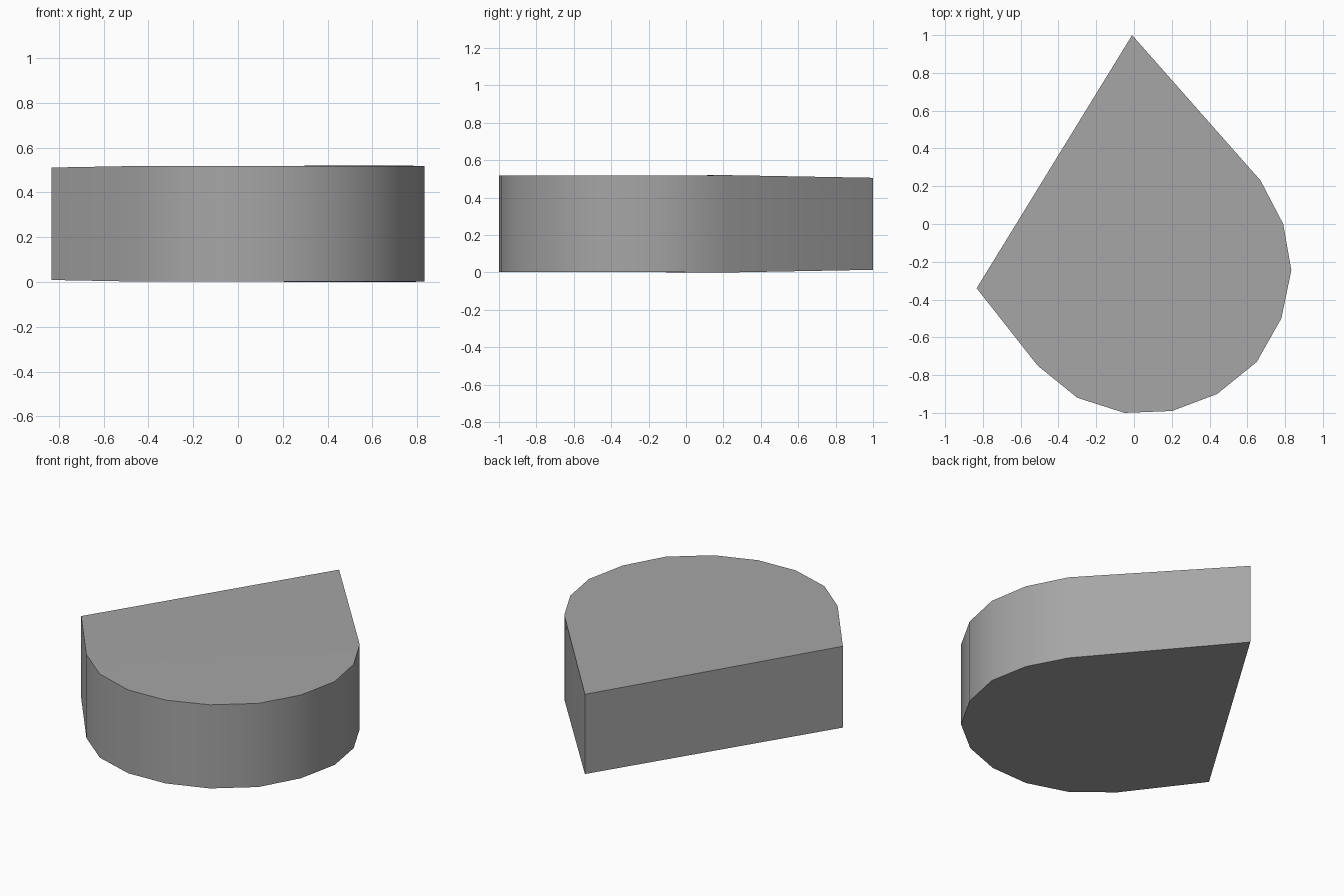
import bpy, bmesh, math

if "Cube" in bpy.data.objects:
    bpy.data.objects.remove(bpy.data.objects["Cube"])

# Outline from above: (x, y, inset of top and bottom), clockwise from the tip
outline = [(-0.01, 1.0, 0.014), (0.67, 0.23, 0.0), (0.79, 0.0, 0.001),
           (0.833, -0.245, 0.003), (0.78, -0.50, 0.003), (0.65, -0.73, 0.002),
           (0.44, -0.90, 0.002), (0.20, -0.99, 0.003), (-0.05, -1.0, 0.003),
           (-0.30, -0.92, 0.002), (-0.51, -0.75, 0.003), (-0.833, -0.34, 0.009)]
HEIGHT = 0.52

bm = bmesh.new()
bottom = [bm.verts.new((x, y, d)) for x, y, d in outline]
top = [bm.verts.new((x, y, HEIGHT - d)) for x, y, d in outline]
n = len(outline)

# Caps: rounded part plus the slightly sloping pointed part
for ring in (bottom, top):
    bm.faces.new(ring[1:n - 1])
    bm.faces.new([ring[0], ring[1], ring[n - 2], ring[n - 1]])

# Side wall
for i in range(n):
    j = (i + 1) % n
    bm.faces.new([bottom[i], bottom[j], top[j], top[i]])
bmesh.ops.recalc_face_normals(bm, faces=bm.faces)

mesh = bpy.data.meshes.new("wedge_block")
bm.to_mesh(mesh)
bm.free()
block = bpy.data.objects.new("wedge_block", mesh)
bpy.context.collection.objects.link(block)

# Plain grey
grey = bpy.data.materials.new("grey")
grey.diffuse_color = (0.38, 0.38, 0.38, 1)
grey.use_nodes = True
grey.node_tree.nodes["Principled BSDF"].inputs["Base Color"].default_value = grey.diffuse_color
mesh.materials.append(grey)

# Smooth curved wall, sharp corners and rims
bpy.context.view_layer.objects.active = block
block.select_set(True)
bpy.ops.object.shade_smooth_by_angle(angle=math.radians(30))
